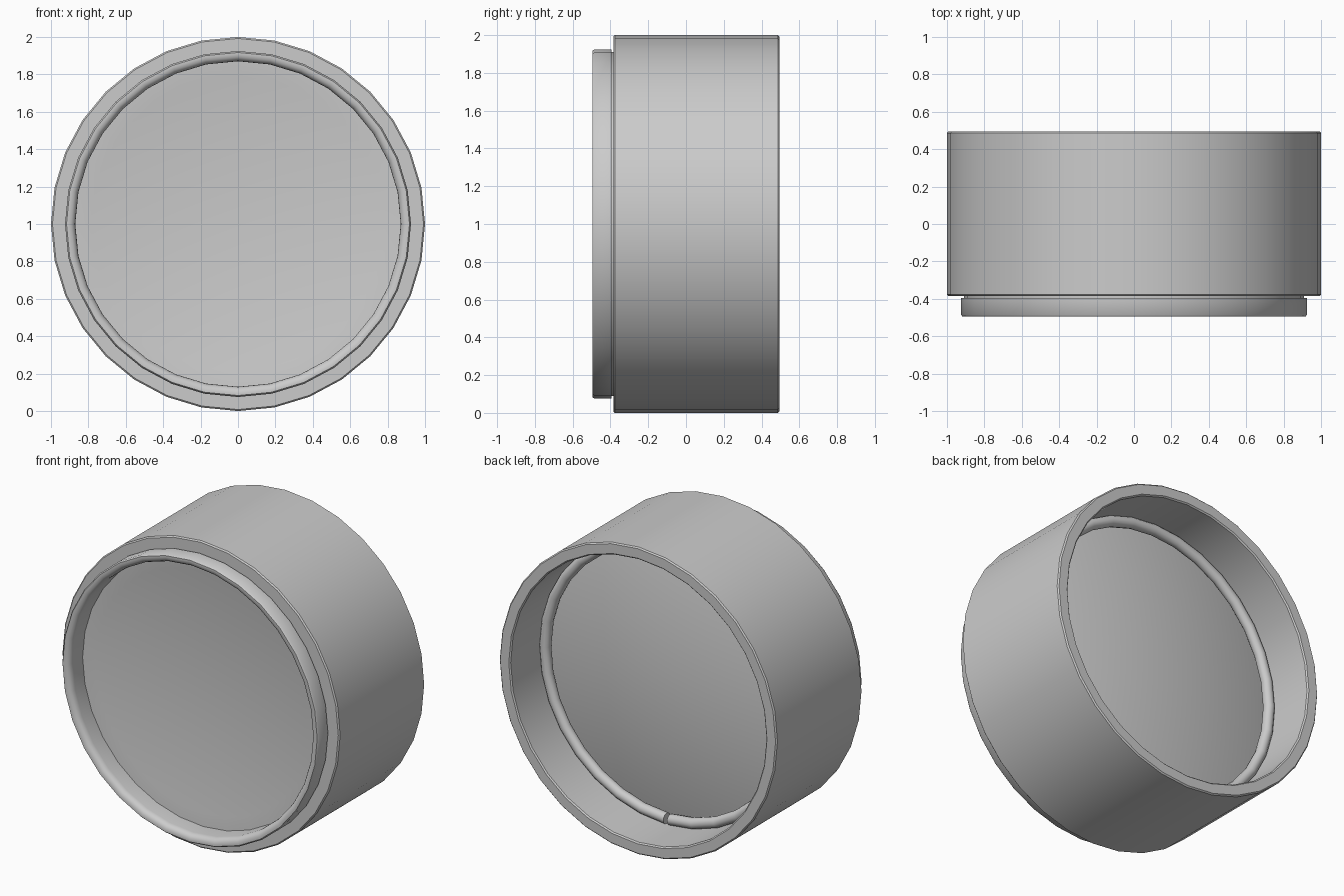
import bpy, bmesh, math
from mathutils import Matrix, Vector

if "Cube" in bpy.data.objects:
    bpy.data.objects.remove(bpy.data.objects["Cube"])

SEGMENTS = 32
CENTRE = Vector((0, 0, 1))


def lathe(name, profile, closed=True, start=0.0, angle=2 * math.pi, caps=False):
    """Revolve (radius, y) points around the y axis, starting from straight up."""
    bm = bmesh.new()
    rot = Matrix.Rotation(start, 3, 'Y')
    verts = [bm.verts.new(rot @ Vector((0, y, r))) for r, y in profile]
    edges = [bm.edges.new(pair) for pair in zip(verts, verts[1:])]
    if closed:
        edges.append(bm.edges.new((verts[-1], verts[0])))
    bmesh.ops.spin(bm, geom=verts + edges, cent=(0, 0, 0), axis=(0, 1, 0),
                   angle=angle, steps=SEGMENTS, use_duplicate=False)
    bmesh.ops.remove_doubles(bm, verts=bm.verts[:], dist=0.0005)
    if caps:
        bmesh.ops.holes_fill(bm, edges=[e for e in bm.edges if e.is_boundary], sides=0)
    bmesh.ops.recalc_face_normals(bm, faces=bm.faces[:])
    bmesh.ops.translate(bm, verts=bm.verts[:], vec=CENTRE)
    mesh = bpy.data.meshes.new(name)
    bm.to_mesh(mesh)
    bm.free()
    obj = bpy.data.objects.new(name, mesh)
    bpy.context.collection.objects.link(obj)
    bpy.ops.object.select_all(action='DESELECT')
    obj.select_set(True)
    bpy.context.view_layer.objects.active = obj
    bpy.ops.object.shade_smooth_by_angle(angle=math.radians(40))
    return obj


# Outer barrel, open at the back
lathe("housing", [(0.90, -0.385), (0.992, -0.385), (1.0, -0.377), (1.0, 0.487),
                  (0.992, 0.495), (0.93, 0.495), (0.922, 0.487), (0.922, -0.33),
                  (0.90, -0.33)])

# Front bezel with a narrow neck and a rounded inner lip
lip = [(0.907 - 0.037 * math.sin(t), -0.455 - 0.04 * math.cos(t))
       for t in [math.radians(a) for a in (0, 22.5, 45, 67.5, 90)]]
lathe("bezel", [(0.91, -0.34), (0.91, -0.395), (0.925, -0.395), (0.925, -0.485),
                (0.917, -0.495)] + lip + [(0.87, -0.34)])

# Thick lens, hollow at the front and domed at the back
radii = [0.9 * i / 8 for i in range(9)]
front = [(r, -0.30 - 0.06 * (r / 0.9) ** 2) for r in radii]
back = [(r, 0.23 - 0.10 * (r / 0.9) ** 2) for r in reversed(radii)]
lathe("lens", front + [(0.921, -0.36), (0.921, 0.125)] + back, closed=False)

# Split wire ring that holds the lens, with its gap at the bottom
gap = 0.03
wire = [(0.887 + 0.035 * math.cos(a), 0.18 + 0.035 * math.sin(a))
        for a in [2 * math.pi * i / 12 for i in range(12)]]
lathe("retaining_ring", wire, start=math.pi + gap / 2,
      angle=2 * math.pi - gap, caps=True)
